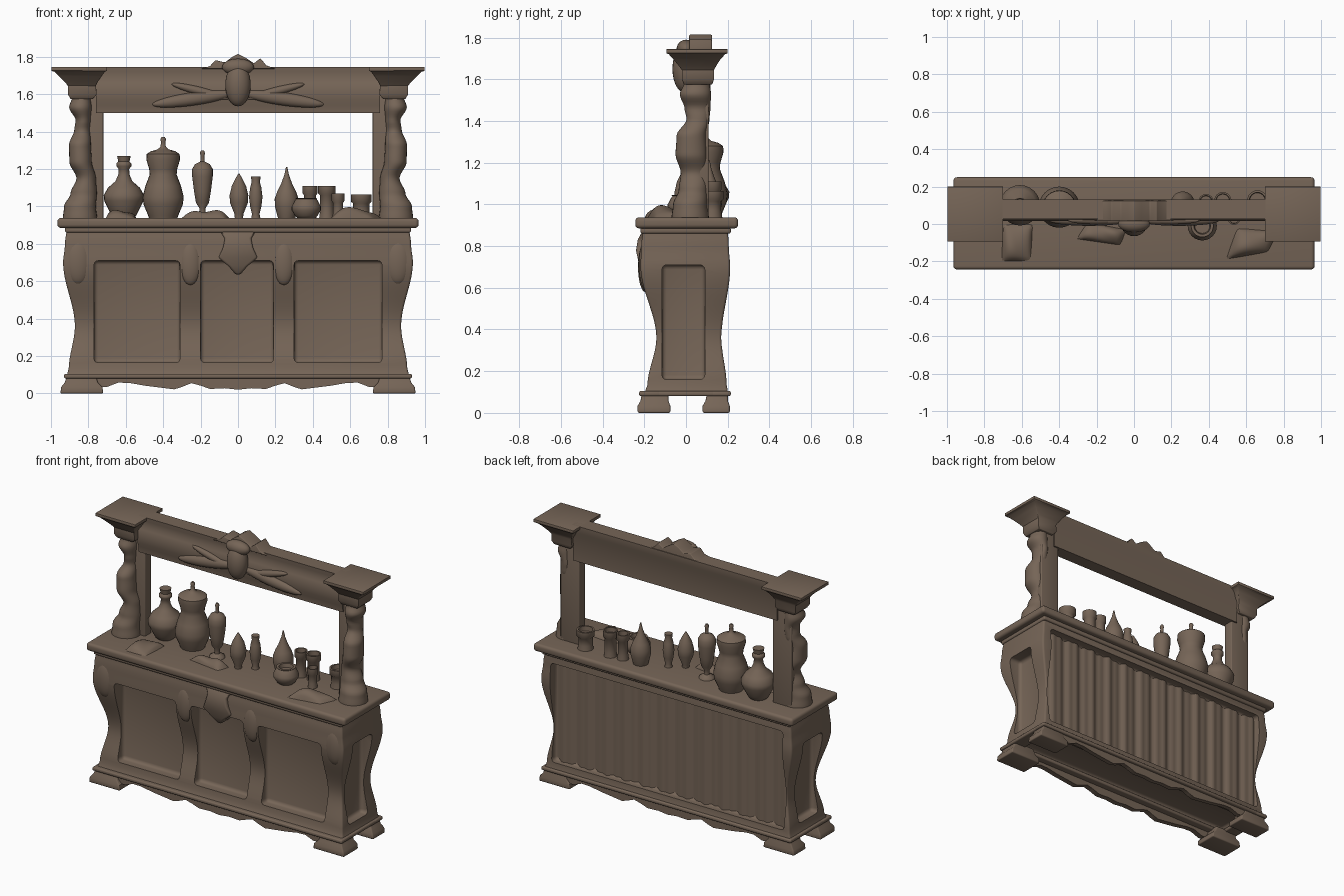
import bpy, bmesh, math
from mathutils import Vector, Matrix

if "Cube" in bpy.data.objects:
    bpy.data.objects.remove(bpy.data.objects["Cube"])

wood = bpy.data.materials.new("brown wood")
wood.diffuse_color = (0.180, 0.130, 0.095, 1)
wood.use_nodes = True
wood.node_tree.nodes["Principled BSDF"].inputs["Base Color"].default_value = wood.diffuse_color

def finish(name, bm, bevel=0, seg=3, smooth=35):
    """Turn a bmesh into a smooth shaded object, optionally with rounded edges."""
    bmesh.ops.recalc_face_normals(bm, faces=bm.faces)
    if bevel:
        edges = [e for e in bm.edges if len(e.link_faces) == 2 and e.calc_face_angle() > 0.7]
        bmesh.ops.bevel(bm, geom=edges, offset=bevel, segments=seg, profile=0.5,
                        affect='EDGES', clamp_overlap=True)
    me = bpy.data.meshes.new(name)
    bm.to_mesh(me)
    bm.free()
    me.materials.append(wood)
    me.shade_smooth()
    me.set_sharp_from_angle(angle=math.radians(smooth))
    ob = bpy.data.objects.new(name, me)
    bpy.context.collection.objects.link(ob)
    return ob

def skin(rings):
    """Closed bmesh through a stack of equal-length point rings."""
    bm = bmesh.new()
    vs = [[bm.verts.new(p) for p in r] for r in rings]
    n = len(vs[0])
    for a, b in zip(vs, vs[1:]):
        for i in range(n):
            bm.faces.new((a[i], a[(i + 1) % n], b[(i + 1) % n], b[i]))
    bm.faces.new(vs[0][::-1])
    bm.faces.new(vs[-1])
    return bm

def rects(name, rows, s=1, **kw):
    """Loft rectangles given as (z, x0, x1, y0, y1); s=-1 mirrors in x."""
    return finish(name, skin([[(s*x0, y0, z), (s*x1, y0, z), (s*x1, y1, z), (s*x0, y1, z)]
                              for z, x0, x1, y0, y1 in rows]), **kw)

def box(name, x0, x1, y0, y1, z0, z1, s=1, **kw):
    return rects(name, [(z0, x0, x1, y0, y1), (z1, x0, x1, y0, y1)], s, **kw)

def plate(name, pts, y0, y1, **kw):
    """Front-view outline (x, z) extruded from y0 to y1."""
    return finish(name, skin([[(x, y, z) for x, z in pts] for y in (y0, y1)]), **kw)

def curve(keys, z):
    """Smooth interpolation through (z, values...) keys."""
    z = min(max(z, keys[0][0]), keys[-1][0])
    for a, b in zip(keys, keys[1:]):
        if z <= b[0]:
            t = (z - a[0]) / (b[0] - a[0])
            t = t*t*(3 - 2*t)
            return [p + (q - p)*t for p, q in zip(a[1:], b[1:])]

def tube(name, keys, s=1, n=28, steps=50):
    """Round loft through (z, cx, cy, rx, ry) keys."""
    rings = []
    for k in range(steps + 1):
        z = keys[0][0] + (keys[-1][0] - keys[0][0])*k/steps
        cx, cy, rx, ry = curve(keys, z)
        rings.append([(s*(cx + rx*math.cos(a)), cy + ry*math.sin(a), z)
                      for a in [2*math.pi*i/n for i in range(n)]])
    return finish(name, skin(rings))

def turned(name, x, y, prof, n=24):
    """Vessel turned from (radius, z) points."""
    return finish(name, skin([[(x + r*math.cos(2*math.pi*i/n), y + r*math.sin(2*math.pi*i/n), z)
                               for i in range(n)] for r, z in prof]), smooth=50)

def blob(name, loc, size, tilt=0):
    bm = bmesh.new()
    m = Matrix.Translation(loc) @ Matrix.Rotation(tilt, 4, 'Y') @ Matrix.Diagonal((*size, 1))
    bmesh.ops.create_uvsphere(bm, u_segments=24, v_segments=16, radius=1, matrix=m)
    return finish(name, bm)

# counter body: S-curved sides, (z, half width, front y, back y)
S = [(.085, .92, -.205, .205), (.13, .905, -.185, .195), (.36, .872, -.142, .170),
     (.70, .935, -.218, .212), (.80, .925, -.215, .205), (.89, .915, -.205, .20)]
rows = []
for k in range(33):
    z = .085 + .805*k/32
    w, f, b = curve(S, z)
    rows.append((z, -w, w, f, b))
body = rects("counter_body", rows, bevel=.012)
# recessed panels on the front, sides, back and a hollow underside
cutters = [(-.77, -.31, -.5, -.118, .165, .71), (-.20, .19, -.5, -.118, .165, .71),
           (.30, .77, -.5, -.118, .165, .71), (.848, 1.2, -.115, .09, .16, .71),
           (-1.2, -.848, -.115, .09, .16, .71), (-.865, .865, .145, .5, .145, .815),
           (-.84, .84, -.13, .13, -.2, .12)]
for c in cutters:
    cut = box("panel_cutter", *c, bevel=.022)
    cut.hide_render = True
    m = body.modifiers.new("recess", 'BOOLEAN')
    m.operation, m.solver, m.object = 'DIFFERENCE', 'EXACT', cut
    bpy.context.view_layer.objects.active = body
    bpy.ops.object.modifier_apply(modifier="recess")
    bpy.data.objects.remove(cut)
body.data.shade_smooth()
body.data.set_sharp_from_angle(angle=math.radians(35))

# wavy boards in the back recess
wave = [(-.87 + 1.74*i/120, .156 + .006*math.sin(i*.62) + .004*math.sin(i*1.37)) for i in range(121)]
outline = [(x, y) for x, y in wave] + [(.87, .135), (-.87, .135)]
finish("back_boards", skin([[(x, y, z) for x, y in outline] for z in (.14, .82)]))

# mouldings, counter slab
box("base_moulding_front", -.93, .93, -.225, -.12, .08, .105, bevel=.009)
box("base_moulding_back", -.93, .93, .12, .215, .08, .105, bevel=.009)
box("counter_top", -.965, .965, -.243, .25, .885, .938, bevel=.018, seg=4)
box("upper_moulding", -.925, .925, -.218, .215, .86, .89, bevel=.01)

# scalloped aprons
half = [(0, .02), (.07, .028), (.15, .024), (.20, .042), (.25, .055), (.30, .035), (.34, .022),
        (.42, .032), (.50, .042), (.58, .056), (.64, .058), (.70, .035), (.76, .035)]
edge = [(-x, z) for x, z in half[:0:-1]] + half
for name, y0, y1 in (("front_apron", -.20, -.165), ("back_apron", .165, .195)):
    plate(name, edge + [(.76, .095), (-.76, .095)], y0, y1, smooth=50)

# central carved keystone on the counter front
rects("counter_keystone", [(.635, -.012, .012, -.20, -.10), (.68, -.05, .05, -.222, -.10),
                           (.725, -.105, .105, -.228, -.10), (.78, -.08, .08, -.24, -.10),
                           (.83, -.07, .07, -.232, -.10), (.87, -.10, .10, -.21, -.10)], bevel=.012)
# scroll swellings on the dividers
for i, x in enumerate((-.255, .245)):
    blob(f"divider_scroll_{i}", (x, -.195, .70), (.06, .035, .12))

# capital rows: flared square crown
cap = [(1.575, .775, .895, -.01, .125), (1.60, .755, .91, -.02, .135), (1.645, .76, .91, -.02, .135),
       (1.665, .75, .925, -.035, .145), (1.695, .73, .955, -.06, .165), (1.72, .712, .982, -.082, .187),
       (1.725, .70, .998, -.094, .20), (1.745, .70, .998, -.094, .20)]
# twisting column (z, cx, cy, rx, ry)
col = [(.93, .845, .02, .092, .09), (1.0, .845, .02, .085, .082), (1.07, .825, .035, .07, .07),
       (1.15, .812, .04, .052, .065), (1.24, .842, .025, .06, .075), (1.33, .845, .025, .058, .07),
       (1.41, .833, .058, .042, .055), (1.46, .828, .055, .04, .062), (1.53, .843, .045, .06, .075),
       (1.58, .838, .052, .05, .062), (1.60, .838, .052, .05, .062)]
for s, side in ((-1, "left"), (1, "right")):
    # feet
    for part, y0, y1 in (("front", -.232, -.075), ("back", .08, .21)):
        rects(f"{side}_{part}_foot", [(0, .72, .95, y0, y1), (.035, .725, .945, y0, y1),
              (.06, .75, .925, y0 + .015, y1 - .01), (.095, .76, .915, y0 + .02, y1 - .01)], s, bevel=.008)
    box(f"{side}_base_moulding", .83, .93, -.225, .215, .08, .105, s, bevel=.009)
    # corner scroll
    blob(f"{side}_corner_scroll", (s*.855, -.185, .71), (.075, .042, .13))
    # upper columns
    tube(f"{side}_column", col, s)
    box(f"{side}_back_post", .72, .86, .04, .108, .93, 1.60, s, bevel=.006)
    rects(f"{side}_capital", cap, s, bevel=.003, seg=2)
    # drapery swags on the beam
    blob(f"{side}_swag", (s*.24, .02, 1.575), (.22, .03, .035), -s*-.14)
    blob(f"{side}_swag_fold", (s*.20, .02, 1.615), (.16, .022, .022), -s*.25)

# top beam with moulded profile (y, z)
prof = [(.118, 1.50), (.03, 1.50), (.027, 1.54), (.016, 1.57), (.016, 1.62), (.024, 1.66),
        (.034, 1.68), (.03, 1.72), (.028, 1.745), (.13, 1.745), (.13, 1.70), (.118, 1.67)]
finish("top_beam", skin([[(x, y, z) for y, z in prof] for x in (-.76, .76)]))
# crest and carved boss
plate("beam_crest", [(-.20, 1.735), (-.15, 1.75), (-.12, 1.782), (-.07, 1.77), (-.03, 1.80), (0, 1.815),
                     (.04, 1.795), (.085, 1.765), (.12, 1.792), (.15, 1.755), (.20, 1.735)],
      .015, .125, bevel=.005)
blob("carved_boss", (0, -.005, 1.65), (.068, .06, .115))
blob("boss_crown", (0, 0, 1.745), (.085, .045, .045))

# bottles and jars
Z = .935
turned("round_flask", -.61, .10, [(.05, Z), (.065, .95), (.075, .97), (.105, 1.03), (.108, 1.06), (.085, 1.10),
       (.045, 1.135), (.03, 1.17), (.028, 1.20), (.04, 1.215), (.04, 1.23), (.03, 1.24), (.036, 1.27), (.02, 1.27)])
turned("gourd_bottle", -.40, .09, [(.075, Z), (.08, .95), (.105, 1.01), (.11, 1.05), (.095, 1.11), (.072, 1.17),
       (.075, 1.20), (.09, 1.25), (.088, 1.28), (.065, 1.295), (.03, 1.305), (.014, 1.32), (.012, 1.345),
       (.015, 1.36), (.008, 1.372)])
turned("stoppered_goblet", -.19, .05, [(.05, Z), (.045, .95), (.018, .965), (.016, .99), (.035, 1.02), (.045, 1.08),
       (.055, 1.16), (.055, 1.20), (.04, 1.225), (.012, 1.24), (.01, 1.27), (.014, 1.285), (.008, 1.30)])
turned("pointed_vial", .005, -.005, [(.022, Z), (.024, .96), (.048, 1.02), (.05, 1.06), (.038, 1.11), (.018, 1.15), (.003, 1.175)])
turned("slim_vial", .095, .05, [(.025, Z), (.02, .96), (.03, 1.0), (.036, 1.05), (.03, 1.10), (.022, 1.13), (.026, 1.16), (.01, 1.16)])
turned("teardrop_bottle", .26, .11, [(.045, Z), (.05, .95), (.062, 1.0), (.064, 1.04), (.05, 1.08), (.03, 1.12), (.012, 1.17), (.004, 1.21)])
turned("squat_bowl", .365, -.01, [(.045, Z), (.06, .95), (.078, .98), (.078, 1.0), (.062, 1.03), (.055, 1.04),
       (.06, 1.045), (.045, 1.045), (.04, 1.02)])
for name, x, y, r, top in (("tall_mug", .385, .12, .04, 1.11), ("wide_mug", .475, .125, .046, 1.11),
                           ("small_mug", .535, .03, .034, 1.07), ("rim_mug", .66, .125, .055, 1.065)):
    turned(name, x, y, [(r*.9, Z), (r*.8, .97), (r*.8, top - .05), (r, top - .04), (r, top), (r*.8, top), (r*.75, top - .03)])

# crumpled cloths on the counter
def cloth(name, corners, h, k):
    a, b, c, d = [Vector((*p, 0)) for p in corners]
    n, bm = 14, bmesh.new()
    bmesh.ops.create_grid(bm, x_segments=n, y_segments=n, size=.5)
    for v in bm.verts:
        u, w = v.co.x + .5, v.co.y + .5
        p = a.lerp(b, u).lerp(d.lerp(c, u), w)
        hump = (16*u*(1 - u)*w*(1 - w))**.6
        p.z = .934 + h*hump*(.8 + .2*math.sin(k*u + 3*w))
        v.co = p
    return finish(name, bm, smooth=60)
cloth("left_cloth", [(-.71, -.20), (-.55, -.20), (-.54, 0), (-.70, 0)], .06, 5)
cloth("middle_cloth", [(-.31, -.08), (-.07, -.115), (-.04, -.03), (-.25, .01)], .06, 7)
cloth("right_cloth", [(.49, -.19), (.72, -.15), (.77, -.04), (.55, -.02)], .075, 4)
